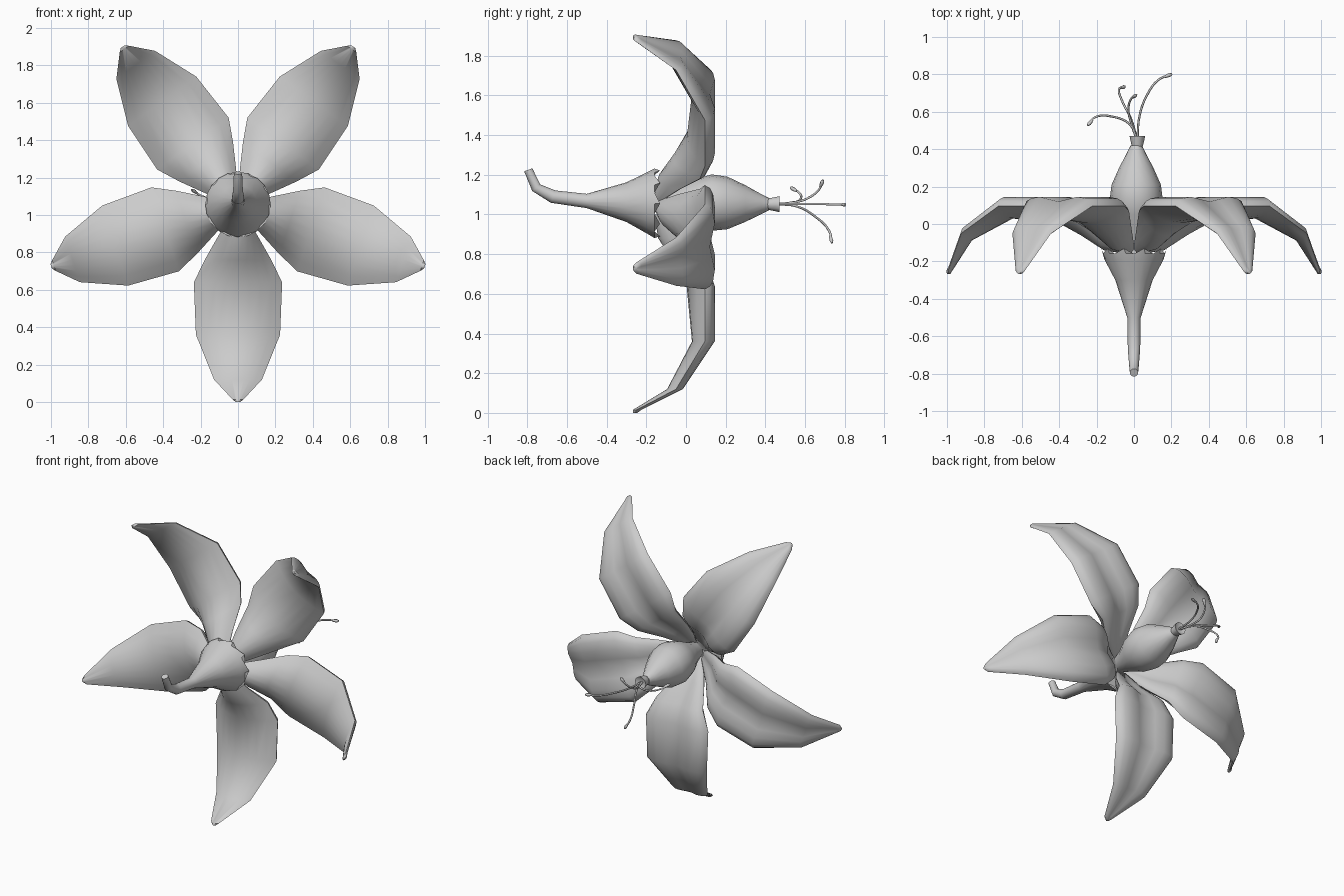
import bpy, bmesh, math
from mathutils import Vector

if "Cube" in bpy.data.objects:
    bpy.data.objects.remove(bpy.data.objects["Cube"])

CZ = 1.05  # height of the flower axis

mat = bpy.data.materials.new("soft_grey")
mat.diffuse_color = (0.6, 0.6, 0.6, 1)
mat.use_nodes = True
mat.node_tree.nodes["Principled BSDF"].inputs["Base Color"].default_value = mat.diffuse_color


def loft(name, rings, angle=40):
    """Skin closed rings of equal size and cap both ends."""
    bm = bmesh.new()
    vs = [[bm.verts.new(p) for p in ring] for ring in rings]
    n = len(vs[0])
    for a, b in zip(vs, vs[1:]):
        for i in range(n):
            j = (i + 1) % n
            bm.faces.new((a[i], a[j], b[j], b[i]))
    bm.faces.new(vs[0])
    bm.faces.new(vs[-1])
    bmesh.ops.recalc_face_normals(bm, faces=bm.faces)
    me = bpy.data.meshes.new(name)
    bm.to_mesh(me)
    bm.free()
    ob = bpy.data.objects.new(name, me)
    bpy.context.collection.objects.link(ob)
    me.materials.append(mat)
    bpy.context.view_layer.objects.active = ob
    ob.select_set(True)
    bpy.ops.object.shade_smooth_by_angle(angle=math.radians(angle))
    ob.select_set(False)
    return ob


def tube(name, stations, sides, wave=0.0):
    """Round rings along a path in the YZ plane: (y, z, radius, tilt in degrees)."""
    rings = []
    for k, (y, z, r, tilt) in enumerate(stations):
        t = math.radians(tilt)
        up = Vector((0, -math.sin(t), math.cos(t)))
        ring = []
        for i in range(sides):
            a = 2 * math.pi * i / sides
            p = Vector((0, y, z)) + r * (math.cos(a) * Vector((1, 0, 0)) + math.sin(a) * up)
            if k == len(stations) - 1:
                p.y += wave * (-1) ** i  # scalloped rim
            ring.append(p)
        rings.append(ring)
    return loft(name, rings, 50)


# Petals: radius, half width, then depth of front middle, edge, back lobes, back groove
PETAL = [(0.05, 0.04, -0.16, -0.13, -0.11, -0.11),
         (0.17, 0.11, -0.14, -0.04, -0.02, -0.04),
         (0.29, 0.178, -0.065, 0.07, 0.105, 0.07),
         (0.41, 0.236, 0.003, 0.095, 0.145, 0.115),
         (0.69, 0.225, 0.03, 0.095, 0.145, 0.12),
         (0.93, 0.128, -0.095, -0.05, -0.015, -0.03),
         (1.035, 0.03, -0.268, -0.25, -0.225, -0.228),
         (1.05, 0.012, -0.268, -0.258, -0.245, -0.246)]
BACK = [0.93, 0.8, 0.55, 0.27, 0, -0.27, -0.55, -0.8, -0.93]
for k in range(5):
    a = math.radians(36 + 72 * k)
    out = Vector((math.sin(a), 0, math.cos(a)))
    side = Vector((math.cos(a), 0, -math.sin(a)))
    rings = []
    for r, w, mid, edge, lobe, groove in PETAL:
        pts = []
        for i in range(9):  # convex front
            t = -1 + i / 4
            pts.append((t, mid + (edge - mid) * abs(t) ** 2))
        for t in BACK:      # rounded rim, twin lobes, central groove
            s = abs(t)
            if s >= 0.55:
                y = edge + (lobe - edge) * math.sqrt(1 - ((s - 0.55) / 0.45) ** 2)
            else:
                y = groove + (lobe - groove) * (0.5 - 0.5 * math.cos(math.pi * s / 0.55))
            pts.append((t, y))
        base = Vector((0, 0, CZ)) + out * r
        rings.append([base + side * (w * t) + Vector((0, y, 0)) for t, y in pts])
    loft(f"petal_{k + 1}", rings, 60)

# Tapering calyx that hooks upward at its end
tube("calyx_spur", [(-0.795, 1.225, 0.022, -70), (-0.755, 1.135, 0.026, -50),
                    (-0.67, 1.09, 0.033, -20), (-0.5, 1.068, 0.036, 0),
                    (-0.3, 1.062, 0.1, 0), (-0.19, 1.058, 0.158, 0),
                    (-0.145, 1.056, 0.175, 0)], 20, 0.014)

# Swollen pistil with a narrow neck and a flared cap
bulb = tube("pistil_bulb", [(-0.13, 1.055, 0.05, 0), (-0.04, 1.055, 0.08, 0), (0.05, 1.057, 0.122, 0),
                            (0.13, 1.06, 0.142, 0), (0.21, 1.058, 0.132, 0), (0.3, 1.055, 0.092, 0),
                            (0.38, 1.052, 0.05, 0), (0.42, 1.052, 0.03, 0)], 16)
cap = tube("pistil_cap", [(0.41, 1.052, 0.028, 0), (0.43, 1.052, 0.033, 0),
                          (0.47, 1.052, 0.042, 0), (0.46, 1.052, 0.02, 0)], 10)
bulb.location.x, cap.location.x = 0.012, 0.018

# Curling stamens, each a thin thread with a thicker tip
STAMENS = [[(-0.02, 0.53, 1.06), (-0.12, 0.575, 1.075), (-0.21, 0.57, 1.11), (-0.245, 0.53, 1.135)],
           [(-0.015, 0.56, 1.04), (-0.06, 0.65, 0.99), (-0.08, 0.72, 0.92), (-0.05, 0.735, 0.86)],
           [(-0.015, 0.54, 1.06), (-0.03, 0.61, 1.08), (-0.015, 0.67, 1.125), (0.012, 0.69, 1.17)],
           [(0.03, 0.58, 1.052), (0.07, 0.69, 1.052), (0.13, 0.77, 1.05), (0.2, 0.802, 1.05)]]
for k, pts in enumerate(STAMENS):
    cu = bpy.data.curves.new(f"stamen_{k + 1}", 'CURVE')
    cu.dimensions = '3D'
    cu.bevel_depth = 0.006
    cu.bevel_resolution = 1
    cu.use_fill_caps = True
    cu.resolution_u = 5
    path = [Vector((0.018, 0.44, 1.052))] + [Vector(p) for p in pts]
    sp = cu.splines.new('BEZIER')
    sp.bezier_points.add(len(path) - 1)
    for bp, p in zip(sp.bezier_points, path):
        bp.co = p
        bp.handle_left_type = bp.handle_right_type = 'AUTO'
    # anther swelling at the end of the thread
    tip = cu.splines.new('POLY')
    end, run = path[-1], (path[-1] - path[-2]).normalized()
    tip.points.add(3)
    for pt, (d, rad) in zip(tip.points, [(-0.04, 0.9), (-0.025, 1.5), (-0.008, 1.7), (0.004, 0.8)]):
        pt.co = (*(end + run * d), 1)
        pt.radius = rad
    cu.materials.append(mat)
    bpy.context.collection.objects.link(bpy.data.objects.new(f"stamen_{k + 1}", cu))
